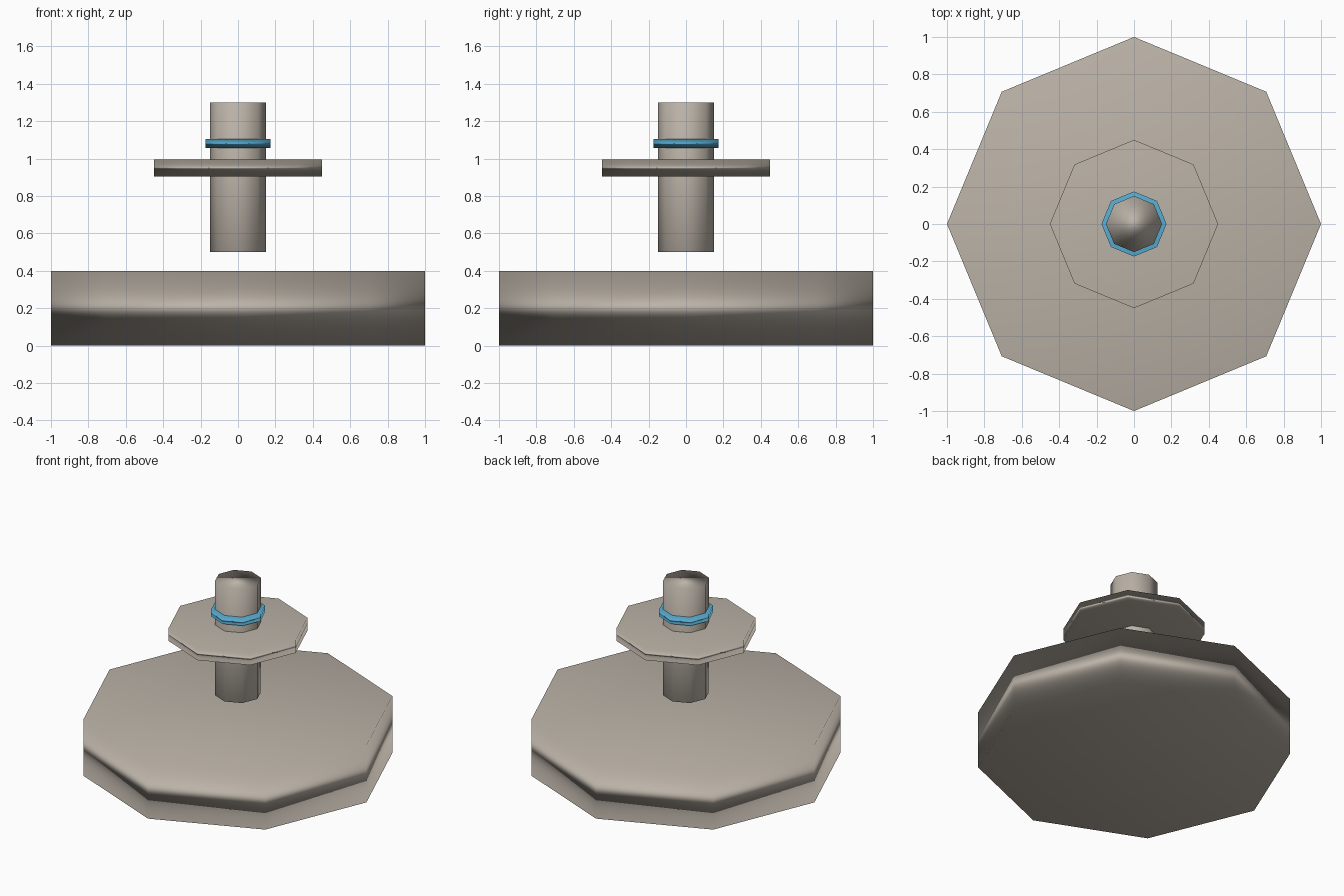
import bpy
import math

if "Cube" in bpy.data.objects:
    bpy.data.objects.remove(bpy.data.objects["Cube"])


def material(name, rgb):
    m = bpy.data.materials.new(name)
    m.diffuse_color = (*rgb, 1.0)
    m.use_nodes = True
    m.node_tree.nodes["Principled BSDF"].inputs["Base Color"].default_value = m.diffuse_color
    return m


stone = material("warm grey", (0.50, 0.45, 0.39))
blue = material("sky blue", (0.10, 0.42, 0.65))


def octagon(name, radius, z0, z1, mat):
    """Eight-sided smooth-shaded cylinder with a corner on each axis."""
    bpy.ops.mesh.primitive_cylinder_add(
        vertices=8, radius=radius, depth=z1 - z0,
        end_fill_type='NGON', location=(0, 0, (z0 + z1) / 2))
    ob = bpy.context.object
    ob.name = name
    ob.data.materials.append(mat)
    bpy.ops.object.shade_smooth()
    # soft corners, with normals weighted by face area
    mod = ob.modifiers.new("area normals", 'WEIGHTED_NORMAL')
    mod.mode = 'FACE_AREA'
    mod.weight = 50
    return ob


# wide base slab
octagon("base", 1.0, 0.0, 0.40, stone)
# floating centre post
octagon("post", 0.15, 0.50, 1.30, stone)
# thin disc around the post
octagon("collar_disc", 0.45, 0.905, 0.995, stone)
# coloured band above the disc
octagon("band", 0.174, 1.055, 1.105, blue)
